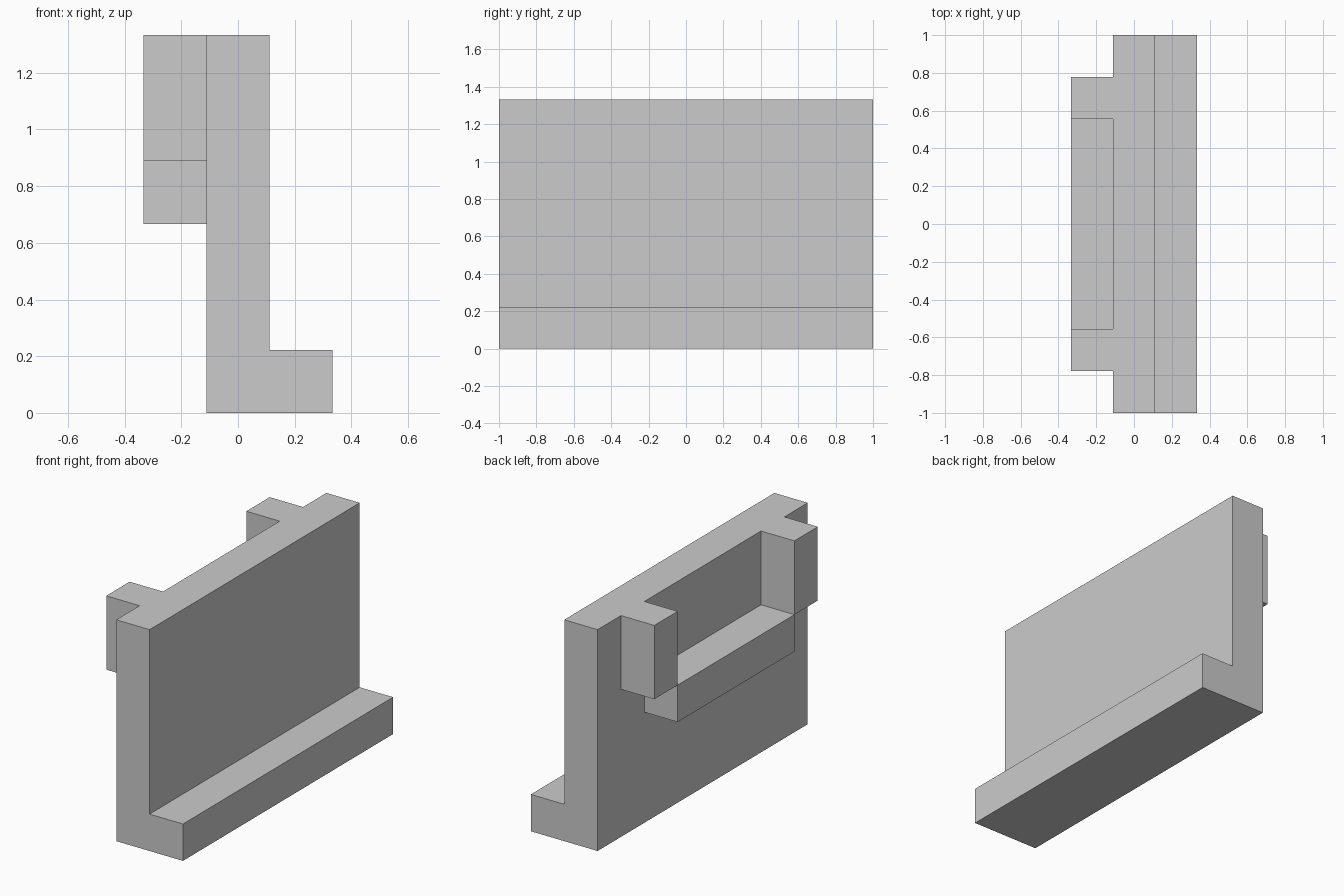
import bpy, bmesh

if "Cube" in bpy.data.objects:
    bpy.data.objects.remove(bpy.data.objects["Cube"])

U = 2 / 9  # grid module: every part is a whole or half multiple of this


def extrude_y(name, profile, y0, y1):
    """Solid made by sweeping an (x, z) profile from y0 to y1, in modules."""
    bm = bmesh.new()
    face = bm.faces.new([bm.verts.new((x * U, y0 * U, z * U)) for x, z in profile])
    ext = bmesh.ops.extrude_face_region(bm, geom=[face])
    verts = [g for g in ext["geom"] if isinstance(g, bmesh.types.BMVert)]
    bmesh.ops.translate(bm, verts=verts, vec=(0, (y1 - y0) * U, 0))
    bmesh.ops.recalc_face_normals(bm, faces=bm.faces)
    mesh = bpy.data.meshes.new(name)
    bm.to_mesh(mesh)
    bm.free()
    obj = bpy.data.objects.new(name, mesh)
    bpy.context.collection.objects.link(obj)
    return obj


def rect(x0, x1, z0, z1):
    return [(x0, z0), (x1, z0), (x1, z1), (x0, z1)]


# Upright wall with foot, one L-shaped profile
extrude_y("wall_and_foot",
          [(-.5, 0), (1.5, 0), (1.5, 1), (.5, 1), (.5, 6), (-.5, 6)], -4.5, 4.5)

# Bracket on the back: ledge below, one upright tab past each end
extrude_y("bracket_ledge", rect(-1.5, -.5, 3, 4), -2.5, 2.5)
for name, y in (("bracket_tab_front", -3.5), ("bracket_tab_back", 2.5)):
    extrude_y(name, rect(-1.5, -.5, 4, 6), y, y + 1)
